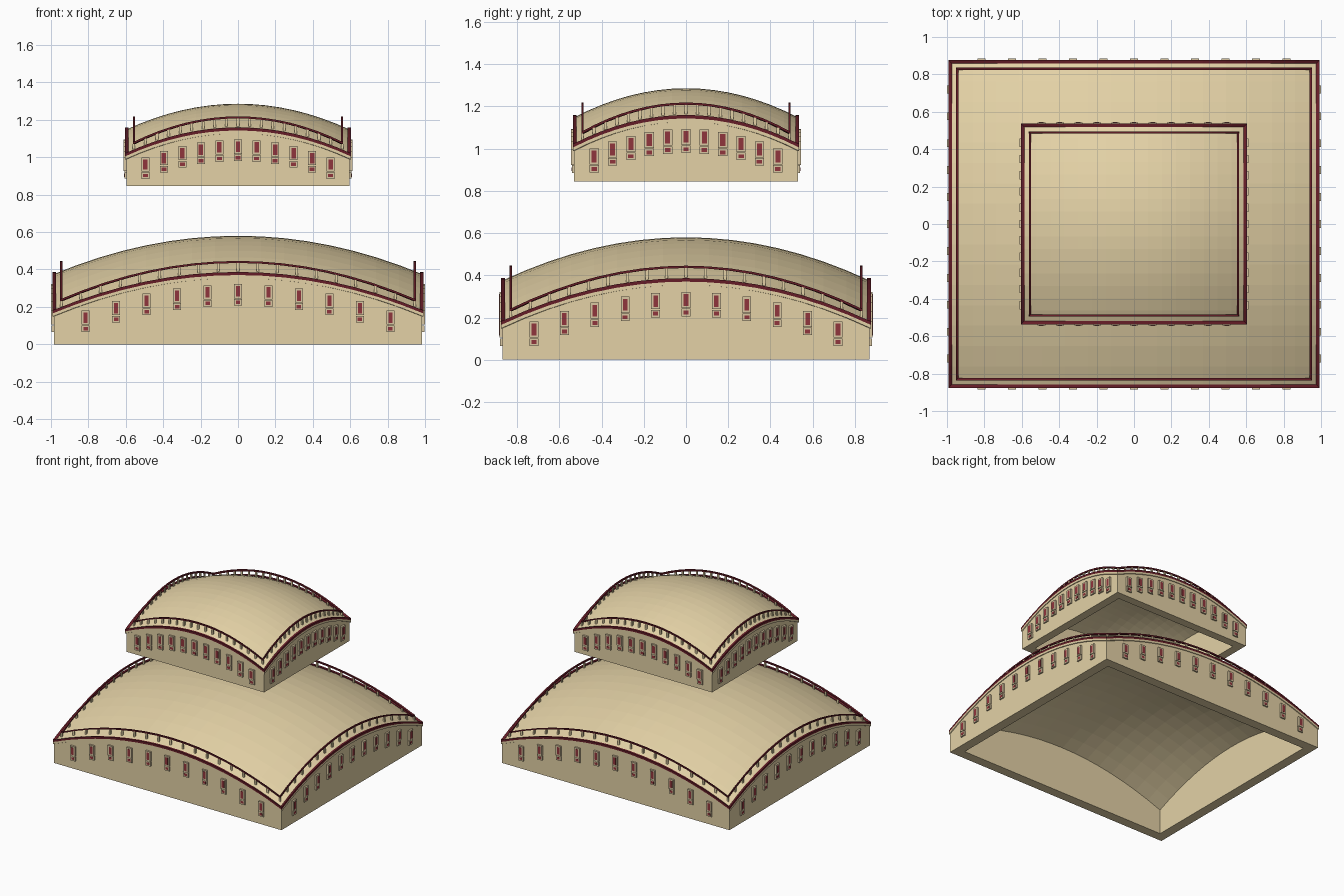
import bpy, bmesh
from mathutils import Vector

if "Cube" in bpy.data.objects:
    bpy.data.objects.remove(bpy.data.objects["Cube"], do_unlink=True)


def material(name, rgb):
    m = bpy.data.materials.new(name)
    m.use_nodes = True
    m.diffuse_color = (*rgb, 1)
    bsdf = m.node_tree.nodes["Principled BSDF"]
    bsdf.inputs["Base Color"].default_value = (*rgb, 1)
    bsdf.inputs["Roughness"].default_value = 0.8
    return m


SAND = material("sand plaster", (0.77, 0.64, 0.38))
FRAME = material("window stone", (0.70, 0.57, 0.36))
MAROON = material("dark maroon", (0.13, 0.012, 0.02))
RED = material("pane red", (0.28, 0.035, 0.045))

SEGS = 16
BAYS = 18


def finish(name, bm, mat):
    bmesh.ops.recalc_face_normals(bm, faces=bm.faces)
    me = bpy.data.meshes.new(name)
    bm.to_mesh(me)
    bm.free()
    me.materials.append(mat)
    ob = bpy.data.objects.new(name, me)
    bpy.context.collection.objects.link(ob)
    return ob


def add_box(bm, centre, size):
    verts = bmesh.ops.create_cube(bm, size=1)["verts"]
    for v in verts:
        v.co = Vector(c + p * s for c, p, s in zip(centre, v.co, size))


def arch(t, rise):
    return rise * (1 - t * t)


def shell(name, hx, hy, base, corner, rise, wall, roof):
    """Hollow box, open below, whose roof is a double-curved dome."""
    def dome_z(x, y):
        return corner + arch(x / hx, rise) + arch(y / hy, rise)

    bm = bmesh.new()
    # Outer dome
    for v in bmesh.ops.create_grid(bm, x_segments=SEGS, y_segments=SEGS, size=1)["verts"]:
        v.co = (v.co.x * hx, v.co.y * hy, dome_z(v.co.x * hx, v.co.y * hy))
    # Outer wall down, rim inwards, inner wall up
    kx, ky = (hx - wall) / hx, (hy - wall) / hy
    edges = [e for e in bm.edges if e.is_boundary]
    for stage in ("outer wall", "rim", "inner wall"):
        geom = bmesh.ops.extrude_edge_only(bm, edges=edges)["geom"]
        edges = [g for g in geom if isinstance(g, bmesh.types.BMEdge) and g.is_boundary]
        for v in {v for e in edges for v in e.verts}:
            if stage == "outer wall":
                v.co.z = base
            elif stage == "rim":
                v.co.x *= kx
                v.co.y *= ky
            else:
                v.co.z = dome_z(v.co.x, v.co.y) - roof
    # Inner dome, welded to the inner wall
    for v in bmesh.ops.create_grid(bm, x_segments=SEGS, y_segments=SEGS, size=1)["verts"]:
        x, y = v.co.x * (hx - wall), v.co.y * (hy - wall)
        v.co = (x, y, dome_z(x, y) - roof)
    bmesh.ops.remove_doubles(bm, verts=bm.verts, dist=0.0005)
    return finish(name, bm, SAND)


def arched_ring(name, hx, hy, corner, rise, offset, width, height, mat):
    """Rectangular-section bar that follows the four arched wall tops."""
    bm = bmesh.new()
    steps = [-1 + 2 * i / SEGS for i in range(SEGS)]
    path = ([(t, -1) for t in steps] + [(1, t) for t in steps]
            + [(-t, 1) for t in steps] + [(-1, -t) for t in steps])
    rings = []
    for u, v in path:
        z = corner + offset + arch(u, rise) + arch(v, rise)
        rings.append([bm.verts.new((u * (hx + s * width / 2), v * (hy + s * width / 2), z + d * height / 2))
                      for s, d in ((-1, -1), (1, -1), (1, 1), (-1, 1))])
    for a, b in zip(rings, rings[1:] + rings[:1]):
        for k in range(4):
            j = (k + 1) % 4
            bm.faces.new((a[k], b[k], b[j], a[j]))
    return finish(name, bm, mat)


def posts(name, hx, hy, corner, rise, height):
    """Balusters standing between the roof edge and the handrail."""
    bm = bmesh.new()
    for i in range(BAYS + 1):
        t = -1 + 2 * i / BAYS
        z = corner + arch(t, rise) + height / 2
        size = (0.014, 0.010, height)
        for side in (-1, 1):
            add_box(bm, (t * hx, side * hy, z), size)
            if 0 < i < BAYS:
                add_box(bm, (side * hx, t * hy, z), (size[1], size[0], height))
    return finish(name, bm, SAND)


def windows(prefix, hx, hy, corner, rise, step_x, step_y, width):
    """Eleven two-part windows per wall, stepped to follow the arch."""
    frames, panes = bmesh.new(), bmesh.new()
    # (centre below the wall top, frame height, border, projection)
    parts = ((0.092, 0.076, 0.010, 0.014), (0.151, 0.036, 0.009, 0.011))
    for i in range(-5, 6):
        for along_x in (True, False):
            half, depth, step = (hx, hy, step_x) if along_x else (hy, hx, step_y)
            p = i * step
            top = corner + arch(p / half, rise)
            for side in (-1, 1):
                for below, tall, border, out in parts:
                    for bm, w, h, proj in ((frames, width, tall, out),
                                           (panes, width - 2 * border, tall - 2 * border, out + 0.001)):
                        q = side * (depth + proj / 2)
                        if along_x:
                            add_box(bm, (p, q, top - below), (w, proj, h))
                        else:
                            add_box(bm, (q, p, top - below), (proj, w, h))
    finish(prefix + "_window_frames", frames, FRAME)
    finish(prefix + "_window_panes", panes, RED)


def tier(prefix, hx, hy, base, corner, rise, wall, step_x, step_y, width):
    shell(prefix + "_domed_shell", hx, hy, base, corner, rise, wall, 0.04)
    arched_ring(prefix + "_cornice", hx, hy, corner, rise, -0.013, 0.012, 0.016, SAND)
    arched_ring(prefix + "_edge_band", hx - 0.003, hy - 0.003, corner, rise, 0.003, 0.018, 0.017, MAROON)
    rx, ry = hx - 0.04, hy - 0.04
    arched_ring(prefix + "_handrail", rx, ry, corner, rise, 0.065, 0.011, 0.011, MAROON)
    posts(prefix + "_rail_posts", rx, ry, corner, rise, 0.062)
    windows(prefix, hx, hy, corner, rise, step_x, step_y, width)


# Wide lower tier and the smaller tier floating above it
tier("lower", 0.985, 0.87, 0.0, 0.17, 0.205, 0.075, 0.163, 0.144, 0.042)
tier("upper", 0.597, 0.53, 0.845, 1.01, 0.138, 0.065, 0.099, 0.087, 0.044)
